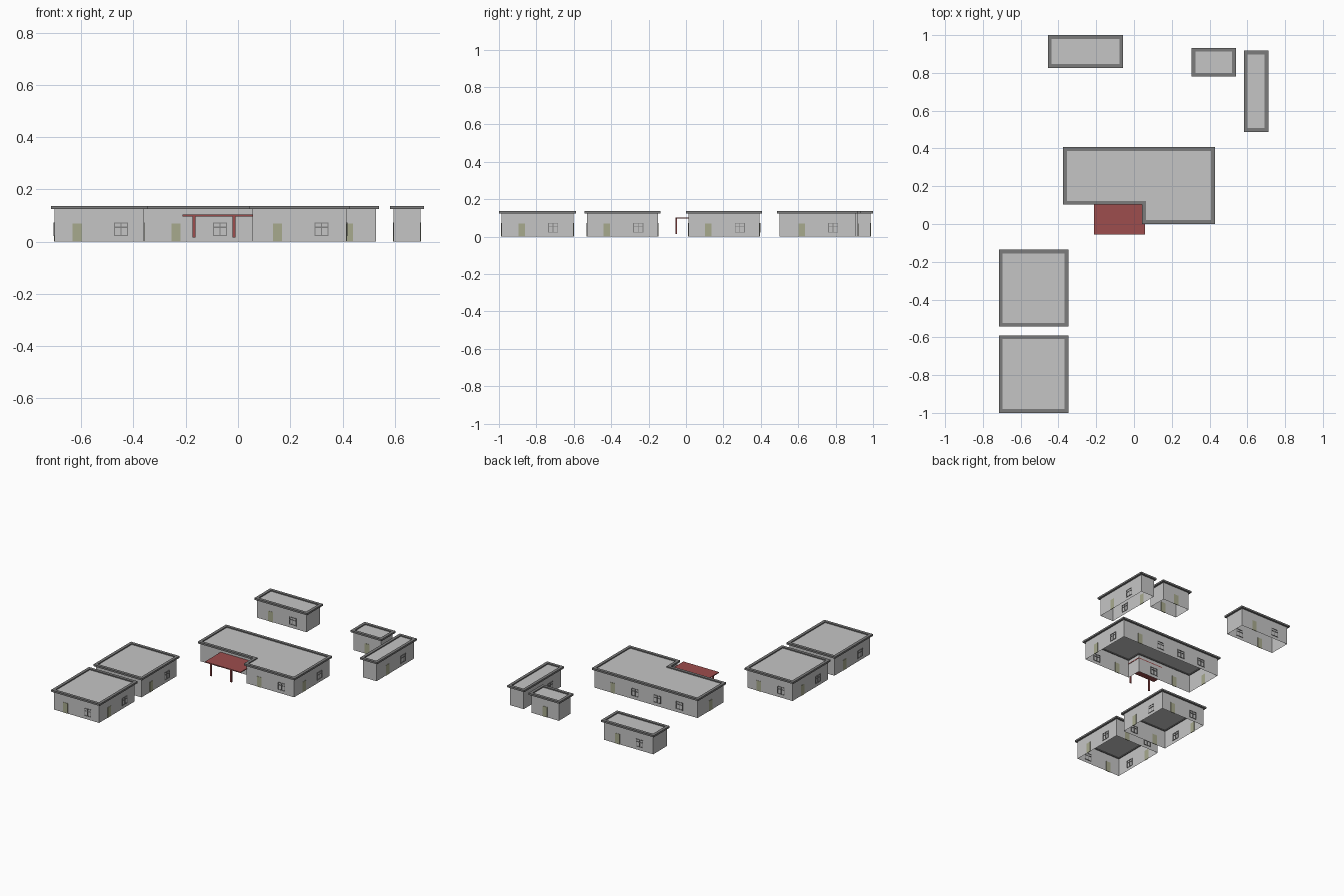
import bpy, bmesh, math
from mathutils import Vector

if "Cube" in bpy.data.objects:
    bpy.data.objects.remove(bpy.data.objects["Cube"])


def material(name, rgb):
    m = bpy.data.materials.new(name)
    m.diffuse_color = (*rgb, 1)
    m.use_nodes = True
    m.node_tree.nodes["Principled BSDF"].inputs["Base Color"].default_value = m.diffuse_color
    return m


WALL = material("light grey wall", (0.56, 0.56, 0.56))
RIM = material("mid grey trim", (0.2, 0.2, 0.2))
FRAME = material("window frame grey", (0.23, 0.23, 0.23))
DOOR = material("olive door", (0.39, 0.40, 0.27))
RED = material("canopy red", (0.34, 0.075, 0.075))

STEP = 0.168             # spacing of doors and windows along a wall
ROOF_Z = 0.129
RIM_LOW, RIM_HIGH = 0.124, 0.136


def finish(bm, name, mat):
    mesh = bpy.data.meshes.new(name)
    bm.to_mesh(mesh)
    bm.free()
    mesh.materials.append(mat)
    obj = bpy.data.objects.new(name, mesh)
    bpy.context.collection.objects.link(obj)
    return obj


def add_box(bm, lo, hi, origin=Vector((0, 0, 0)), along=Vector((1, 0, 0)), out=Vector((0, 1, 0))):
    """Box in a local frame: along the wall, out of the wall, up."""
    verts = []
    for z in (lo[2], hi[2]):
        for a, o in ((lo[0], lo[1]), (hi[0], lo[1]), (hi[0], hi[1]), (lo[0], hi[1])):
            verts.append(bm.verts.new(origin + along * a + out * o + Vector((0, 0, z))))
    faces = [bm.faces.new([verts[i] for i in q]) for q in
             ((3, 2, 1, 0), (4, 5, 6, 7), (0, 1, 5, 4), (1, 2, 6, 5), (2, 3, 7, 6), (3, 0, 4, 7))]
    bmesh.ops.recalc_face_normals(bm, faces=faces)


def offset(points, d):
    """Push a counter-clockwise right-angled outline outwards by d."""
    result = []
    for i, p in enumerate(points):
        a = (Vector(p) - Vector(points[i - 1])).normalized()
        b = (Vector(points[(i + 1) % len(points)]) - Vector(p)).normalized()
        result.append(Vector(p) + Vector((a.y + b.y, -a.x - b.x)) * d)
    return result


def rect(x0, x1, y0, y1):
    return [(x0, y0), (x1, y0), (x1, y1), (x0, y1)]


def building(name, points):
    n = len(points)
    # walls and flat roof, open underneath
    bm = bmesh.new()
    low = [bm.verts.new((*p, 0)) for p in points]
    top = [bm.verts.new((*p, ROOF_Z)) for p in points]
    for i in range(n):
        j = (i + 1) % n
        bm.faces.new((low[i], low[j], top[j], top[i]))
    bm.faces.new(top)
    finish(bm, name + "_walls", WALL)

    # overhanging roof rim
    bm = bmesh.new()
    loops = [[bm.verts.new((p.x, p.y, z)) for p in offset(points, d)]
             for d, z in ((0.013, RIM_LOW), (0.013, RIM_HIGH), (-0.007, RIM_HIGH), (-0.007, RIM_LOW))]
    for k in range(4):
        a, b = loops[k], loops[(k + 1) % 4]
        for i in range(n):
            j = (i + 1) % n
            bm.faces.new((a[i], a[j], b[j], b[i]))
    bmesh.ops.recalc_face_normals(bm, faces=bm.faces[:])
    finish(bm, name + "_roof_rim", RIM)

    # one door then windows on every wall that is long enough
    doors, frames = bmesh.new(), bmesh.new()
    for i in range(n):
        p, q = Vector((*points[i], 0)), Vector((*points[(i + 1) % n], 0))
        along = (q - p).normalized()
        out = Vector((along.y, -along.x, 0))
        count = int((q - p).length / STEP)
        for k in range(count):
            c = (p + q) / 2 + along * STEP * (k - (count - 1) / 2)
            if k == 0:
                add_box(doors, (-0.0175, -0.002, 0.0), (0.0175, 0.002, 0.07), c, along, out)
                continue
            w, t, z0, z1 = 0.027, 0.004, 0.021, 0.073
            bars = ((-w, z0, -w + t, z1), (w - t, z0, w, z1), (-t / 2, z0, t / 2, z1),
                    (-w, z0, w, z0 + t), (-w, z1 - t, w, z1), (-w, 0.053, w, 0.053 + t))
            for a0, b0, a1, b1 in bars:
                add_box(frames, (a0, -0.003, b0), (a1, 0.003, b1), c, along, out)
    finish(doors, name + "_doors", DOOR)
    finish(frames, name + "_window_frames", FRAME)


building("front_block", rect(-0.702, -0.36, -0.987, -0.602))
building("second_block", rect(-0.702, -0.36, -0.53, -0.149))
building("main_block", [(-0.363, 0.115), (0.056, 0.115), (0.056, 0.014),
                        (0.415, 0.014), (0.415, 0.394), (-0.363, 0.394)])
building("rear_block", rect(-0.443, -0.07, 0.84, 0.987))
building("small_block", rect(0.318, 0.527, 0.793, 0.92))
building("narrow_block", rect(0.595, 0.698, 0.5, 0.905))

# entrance canopy and its two posts
bm = bmesh.new()
add_box(bm, (-0.212, -0.055, 0.097), (0.058, 0.115, 0.103))
finish(bm, "canopy", RED)
bm = bmesh.new()
for x in (-0.169, -0.015):
    add_box(bm, (x - 0.006, -0.055, 0.015), (x + 0.006, -0.049, 0.097))
finish(bm, "canopy_posts", RED)
